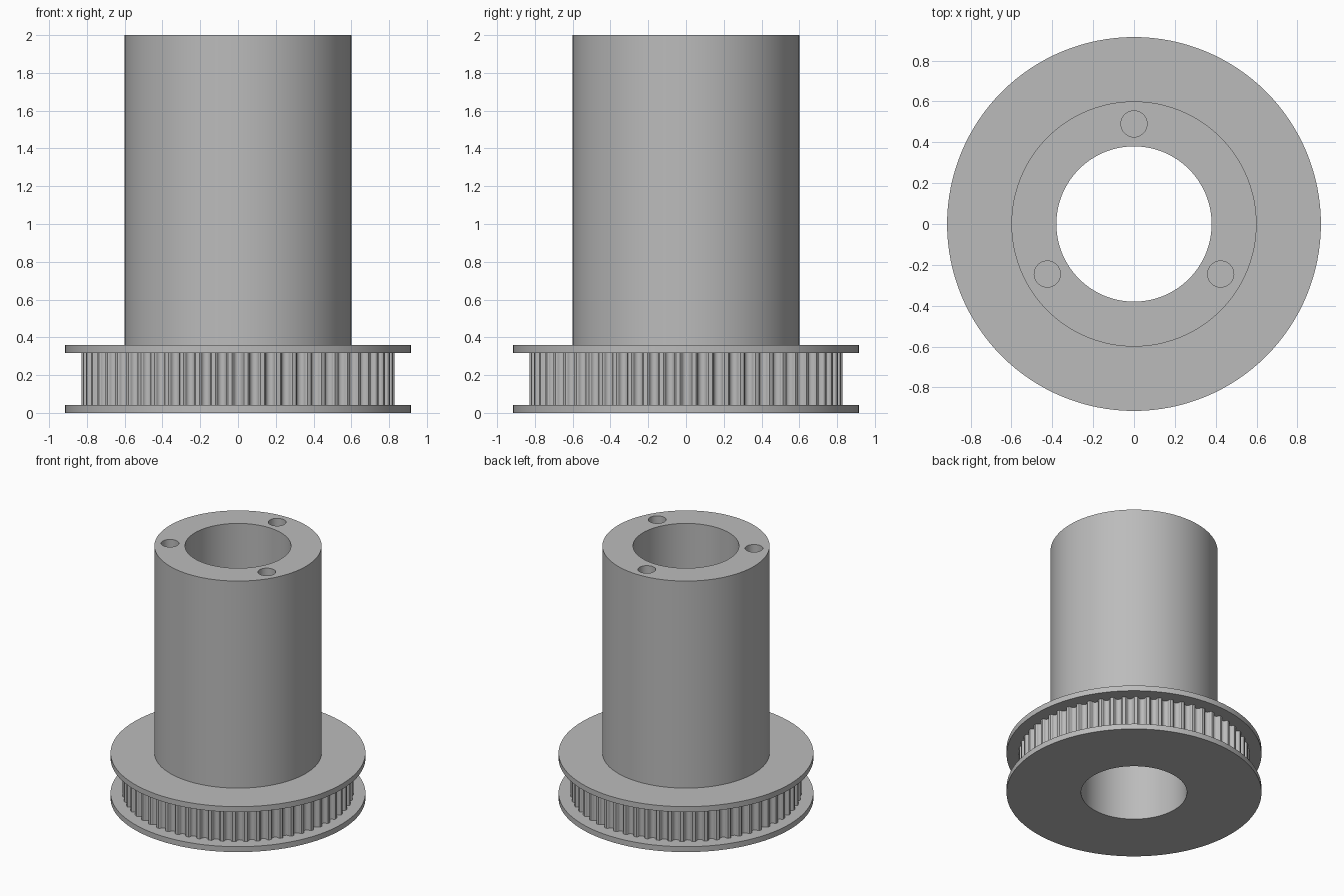
import bpy
import bmesh
from math import sin, cos, pi, tau, radians

BORE, HUB, FLANGE, TOOTH = 0.38, 0.6, 0.915, 0.83
TOP, RIM_HIGH, RIM_LOW, RIM = 2.0, 0.36, 0.0, 0.043
TEETH, SEGMENTS = 60, 128

cube = bpy.data.objects.get("Cube")
if cube:
    bpy.data.objects.remove(cube, do_unlink=True)

# One plain metal colour
metal = bpy.data.materials.new("grey metal")
metal.use_nodes = True
colour = (0.5, 0.5, 0.5, 1)
metal.diffuse_color = colour
metal.node_tree.nodes["Principled BSDF"].inputs["Base Color"].default_value = colour


def add_object(name, bm):
    bmesh.ops.recalc_face_normals(bm, faces=bm.faces)
    mesh = bpy.data.meshes.new(name)
    bm.to_mesh(mesh)
    bm.free()
    mesh.materials.append(metal)
    obj = bpy.data.objects.new(name, mesh)
    bpy.context.collection.objects.link(obj)
    return obj


def bridge_rings(bm, rings, closed):
    pairs = list(zip(rings, rings[1:]))
    if closed:
        pairs.append((rings[-1], rings[0]))
    for a, b in pairs:
        for i in range(len(a)):
            j = (i + 1) % len(a)
            bm.faces.new((a[i], a[j], b[j], b[i]))


def smooth(obj, angle):
    bpy.ops.object.select_all(action="DESELECT")
    obj.select_set(True)
    bpy.context.view_layer.objects.active = obj
    bpy.ops.object.shade_smooth_by_angle(angle=radians(angle))


# Turned body: hub, two flanges and the through bore
core = 0.74
profile = [(BORE, RIM_LOW), (FLANGE, RIM_LOW), (FLANGE, RIM), (core, RIM),
           (core, RIM_HIGH - RIM), (FLANGE, RIM_HIGH - RIM), (FLANGE, RIM_HIGH),
           (HUB, RIM_HIGH), (HUB, TOP), (BORE, TOP)]
bm = bmesh.new()
rings = [[bm.verts.new((r * cos(tau * i / SEGMENTS), r * sin(tau * i / SEGMENTS), z))
          for i in range(SEGMENTS)] for r, z in profile]
bridge_rings(bm, rings, closed=True)
body = add_object("flanged_hub", bm)

# Three blind screw holes in the hub end
bm = bmesh.new()
for k in range(3):
    angle = pi / 2 + k * tau / 3
    made = bmesh.ops.create_cone(bm, cap_ends=True, segments=40,
                                 radius1=0.064, radius2=0.064, depth=0.8)
    bmesh.ops.translate(bm, verts=made["verts"],
                        vec=(0.49 * cos(angle), 0.49 * sin(angle), TOP))
cutter = add_object("screw_hole_cutter", bm)
cutter.hide_render = True
cutter.hide_viewport = True
cut = body.modifiers.new("screw holes", "BOOLEAN")
cut.operation = "DIFFERENCE"
cut.solver = "EXACT"
cut.object = cutter
bpy.context.view_layer.objects.active = body
bpy.ops.object.modifier_apply(modifier=cut.name)
bpy.data.objects.remove(cutter, do_unlink=True)
smooth(body, 30)

# Belt teeth: round grooves around the rim, ends tucked inside the flanges
groove, centre, steps = 0.025, 0.822, 8
outline = []
for k in range(TEETH):
    middle = k * tau / TEETH
    outline.append((TOOTH, middle - 0.033 / TOOTH))
    for s in range(steps + 1):
        a = pi * s / steps
        outline.append((centre - groove * sin(a), middle - groove * cos(a) / centre))
    outline.append((TOOTH, middle + 0.033 / TOOTH))
bm = bmesh.new()
rings = [[bm.verts.new((r * cos(a), r * sin(a), z)) for r, a in outline]
         for z in (RIM - 0.005, RIM_HIGH - RIM + 0.005)]
bridge_rings(bm, rings, closed=False)
teeth = add_object("belt_teeth", bm)
smooth(teeth, 30)
